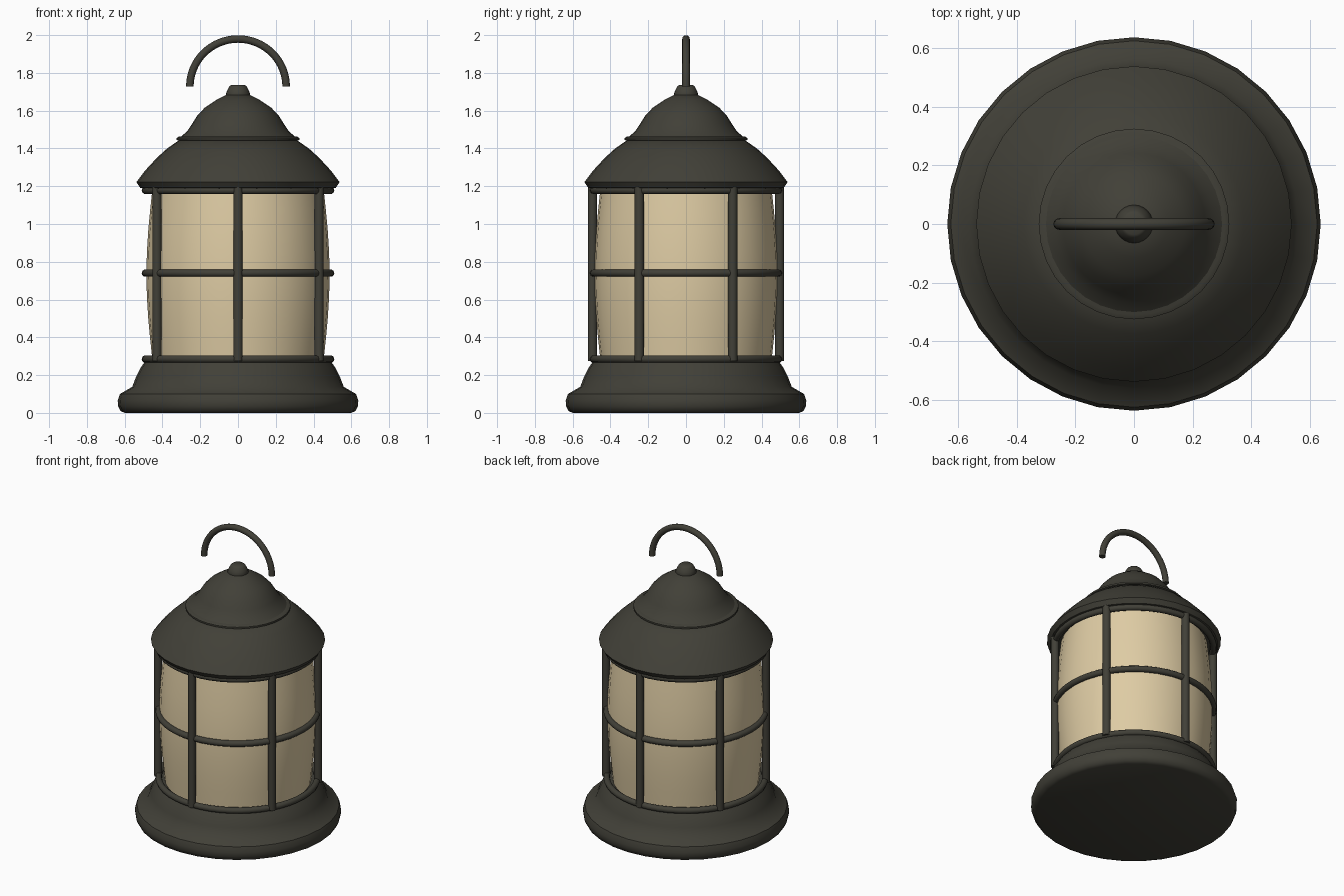
import bpy, math
from math import sin, cos, pi

if "Cube" in bpy.data.objects:
    bpy.data.objects.remove(bpy.data.objects["Cube"])


def material(name, rgb):
    m = bpy.data.materials.new(name)
    m.diffuse_color = (*rgb, 1)
    m.use_nodes = True
    m.node_tree.nodes["Principled BSDF"].inputs["Base Color"].default_value = m.diffuse_color
    return m


METAL = material("dark metal", (0.053, 0.051, 0.039))
GLASS = material("warm frosted glass", (0.73, 0.60, 0.37))


def make(name, verts, faces, mat, angle=40):
    me = bpy.data.meshes.new(name)
    me.from_pydata(verts, [], faces)
    me.materials.append(mat)
    ob = bpy.data.objects.new(name, me)
    bpy.context.collection.objects.link(ob)
    bpy.ops.object.select_all(action='DESELECT')
    ob.select_set(True)
    bpy.context.view_layer.objects.active = ob
    bpy.ops.object.shade_smooth_by_angle(angle=math.radians(angle))
    return ob


def lathe(name, profile, mat, n=32, angle=40):
    """Spin a bottom-to-top (radius, z) profile and cap both ends."""
    verts = [(r * cos(2 * pi * i / n), r * sin(2 * pi * i / n), z)
             for r, z in profile for i in range(n)]
    faces = [(k * n + i, k * n + (i + 1) % n, (k + 1) * n + (i + 1) % n, (k + 1) * n + i)
             for k in range(len(profile) - 1) for i in range(n)]
    last = (len(profile) - 1) * n
    faces += [tuple(reversed(range(n))), tuple(range(last, last + n))]
    return make(name, verts, faces, mat, angle)


def ring(name, major, minor, z, mat, n=48, m=10):
    verts = [((major + minor * cos(2 * pi * j / m)) * cos(2 * pi * i / n),
              (major + minor * cos(2 * pi * j / m)) * sin(2 * pi * i / n),
              z + minor * sin(2 * pi * j / m)) for i in range(n) for j in range(m)]
    faces = [(i * m + j, (i + 1) % n * m + j, (i + 1) % n * m + (j + 1) % m, i * m + (j + 1) % m)
             for i in range(n) for j in range(m)]
    return make(name, verts, faces, mat, 60)


# Flared base
lathe("base", [(0.60, 0), (0.622, 0.01), (0.634, 0.035), (0.637, 0.065), (0.625, 0.1),
               (0.56, 0.138), (0.54, 0.19), (0.515, 0.24), (0.49, 0.275)], METAL)

# Slightly barrel-shaped glass
lathe("glass", [(0.452 + 0.033 * sin(pi * k / 8), 0.27 + 0.925 * k / 8) for k in range(9)], GLASS)

# Broad lower roof with a thin lip, then the bell-shaped cap and knob
lathe("roof", [(0.50, 1.188), (0.518, 1.192), (0.538, 1.222), (0.49, 1.285),
               (0.43, 1.35), (0.375, 1.4), (0.31, 1.445)], METAL)
lathe("roof_lip", [(0.31, 1.44), (0.325, 1.445), (0.325, 1.456), (0.31, 1.464)], METAL, angle=60)
lathe("roof_cap", [(0.305, 1.46), (0.27, 1.49), (0.243, 1.53), (0.217, 1.572),
                   (0.175, 1.617), (0.115, 1.657), (0.06, 1.685)], METAL)
lathe("knob", [(0.06, 1.67), (0.065, 1.685), (0.058, 1.705), (0.046, 1.728), (0.036, 1.736)],
      METAL, 24, 60)

# Cage: three hoops and six posts
for label, z in (("lower", 0.285), ("middle", 0.74), ("upper", 1.178)):
    ring(label + "_hoop", 0.49, 0.02, z, METAL)
for k in range(6):
    a = -pi / 2 + k * pi / 3
    post = lathe(f"post_{k + 1}", [(0.025, 0.275), (0.025, 1.195)], METAL, 12, 50)
    post.location = (0.495 * cos(a), 0.495 * sin(a), 0)

# Half-circle carrying handle
steps, sides = 32, 12
hv = []
for i in range(steps + 1):
    a = pi * i / steps
    for j in range(sides):
        b = 2 * pi * j / sides
        r = 0.255 + 0.02 * cos(b)
        hv.append((r * cos(a), 0.02 * sin(b), 1.727 + r * sin(a) * 0.99))
hf = [(i * sides + j, i * sides + (j + 1) % sides, (i + 1) * sides + (j + 1) % sides, (i + 1) * sides + j)
      for i in range(steps) for j in range(sides)]
hf += [tuple(reversed(range(sides))), tuple(range(steps * sides, (steps + 1) * sides))]
make("handle", hv, hf, METAL, 50)
